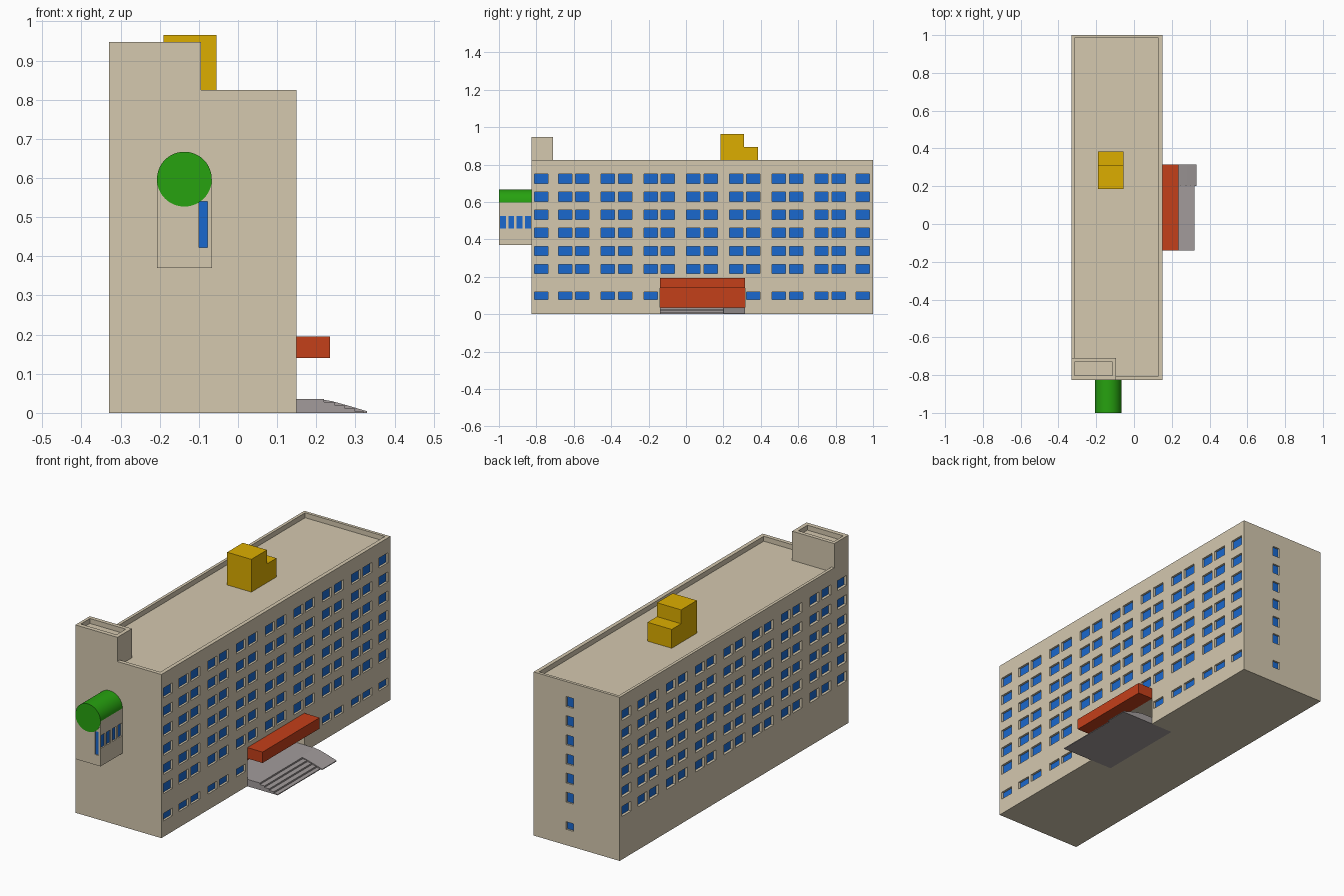
import bpy, bmesh
from mathutils import Matrix

if "Cube" in bpy.data.objects:
    bpy.data.objects.remove(bpy.data.objects["Cube"])

def material(name, rgb):
    m = bpy.data.materials.new(name)
    m.diffuse_color = (*rgb, 1)
    m.use_nodes = True
    m.node_tree.nodes["Principled BSDF"].inputs["Base Color"].default_value = m.diffuse_color
    return m

BEIGE = material("beige", (0.66, 0.58, 0.43))
BLUE = material("blue", (0.01, 0.14, 0.62))
YELLOW = material("yellow", (0.72, 0.42, 0.0))
GREEN = material("green", (0.02, 0.36, 0.005))
RED = material("red", (0.55, 0.05, 0.01))
GREY = material("grey", (0.36, 0.33, 0.33))

def finish(name, bm, mat):
    me = bpy.data.meshes.new(name)
    bmesh.ops.recalc_face_normals(bm, faces=bm.faces)
    bm.to_mesh(me)
    bm.free()
    ob = bpy.data.objects.new(name, me)
    bpy.context.collection.objects.link(ob)
    if mat:
        me.materials.append(mat)
    return ob

def boxes(name, items, mat=None):
    """One object from boxes given as (x0, x1, y0, y1, z0, z1)."""
    bm = bmesh.new()
    for x0, x1, y0, y1, z0, z1 in items:
        m = (Matrix.Translation(((x0 + x1) / 2, (y0 + y1) / 2, (z0 + z1) / 2))
             @ Matrix.Diagonal((x1 - x0, y1 - y0, z1 - z0, 1)))
        bmesh.ops.create_cube(bm, size=1, matrix=m)
    return finish(name, bm, mat)

def extrude_profile(name, pts, y0, y1, mat):
    """Extrude an x-z profile along y."""
    bm = bmesh.new()
    f = bm.faces.new([bm.verts.new((x, y0, z)) for x, z in pts])
    r = bmesh.ops.extrude_face_region(bm, geom=[f])
    for v in r["geom"]:
        if isinstance(v, bmesh.types.BMVert):
            v.co.y = y1
    return finish(name, bm, mat)

def carve(ob, name, items):
    c = boxes(name, items)
    c.hide_render = True
    c.display_type = 'WIRE'
    mod = ob.modifiers.new(name, 'BOOLEAN')
    mod.object, mod.operation, mod.solver = c, 'DIFFERENCE', 'EXACT'

def opening(axis, wall, out, depth, u, w, z, h):
    """Cutter box and pane box of a recessed window in a wall facing +/- axis."""
    def span(a, b):
        d = (min(a, b), max(a, b))
        s = (u - w / 2, u + w / 2)
        return (*(d + s if axis == 'x' else s + d), z - h / 2, z + h / 2)
    back = wall - out * depth
    return span(back, wall + out * 0.02), span(back - out * 0.001, back + out * 0.001)

# Window layout: six tall rows, one low ground row, paired columns
rows = [(0.242 + 0.0965 * i, 0.05) for i in range(6)]
ground = (0.099, 0.038)
cols = [-0.773, 0.944]
for k in range(7):
    c = -0.6 + 0.2285 * k
    cols += [c - 0.0465, c + 0.0465]

right, left, back = [], [], []
for y in cols:
    for z, h in rows:
        right.append(opening('x', 0.15, 1, 0.012, y, 0.072, z, h))
        left.append(opening('x', -0.33, -1, 0.015, y, 0.072, z, h))
    if not -0.14 < y < 0.315:
        right.append(opening('x', 0.15, 1, 0.012, y, 0.072, *ground))
for z, h in rows + [ground]:
    back.append(opening('y', 1.0, 1, 0.01, -0.052, 0.04, z, h))
wins = right + left + back

# Main block with roof well, window recesses and entrance recess
block = boxes("main_block", [(-0.33, 0.15, -0.825, 1, 0, 0.825)], BEIGE)
carve(block, "window_cutter", [w[0] for w in wins])
carve(block, "roof_cutter", [(-0.315, 0.13, -0.805, 0.985, 0.8, 0.9)])
carve(block, "entrance_cutter", [(0.03, 0.2, -0.14, 0.315, -0.02, 0.14)])
boxes("window_panes", [w[1] for w in wins], BLUE)

# Corner tower with its own parapet
tower = boxes("corner_tower", [(-0.33, -0.095, -0.825, -0.71, 0.8, 0.947)], BEIGE)
carve(tower, "tower_cutter", [(-0.315, -0.115, -0.803, -0.73, 0.922, 1)])

# Stepped roof housing
boxes("roof_housing", [(-0.19, -0.055, 0.185, 0.31, 0.8, 0.965),
                       (-0.19, -0.055, 0.31, 0.385, 0.8, 0.895)], YELLOW)

# Projecting annex under the green drum
annex = boxes("annex", [(-0.207, -0.067, -0.999, -0.825, 0.37, 0.597)], BEIGE)
aw = [opening('x', -0.067, 1, 0.008, -0.979 + 0.0447 * i, 0.032, 0.492, 0.065)
      for i in range(4)]
aw.append(opening('y', -0.999, -1, 0.006, -0.089, 0.021, 0.481, 0.118))
carve(annex, "annex_cutter", [w[0] for w in aw])
boxes("annex_panes", [w[1] for w in aw], BLUE)

bpy.ops.mesh.primitive_cylinder_add(vertices=64, radius=0.07, depth=0.175,
                                    location=(-0.137, -0.9125, 0.597),
                                    rotation=(1.5707963, 0, 0))
drum = bpy.context.object
drum.name = "green_drum"
drum.data.materials.append(GREEN)
bpy.ops.object.shade_smooth_by_angle()

# Entrance canopy and back wall
boxes("entrance_canopy", [(0.15, 0.235, -0.14, 0.315, 0.14, 0.195)], RED)
boxes("entrance_wall", [(0.028, 0.032, -0.14, 0.315, 0.03, 0.14)], RED)

# Entrance steps
pts = [(0.03, 0), (0.03, 0.035)]
for i, x in enumerate((0.22, 0.246, 0.272, 0.298, 0.32)):
    z = 0.035 - 0.0077 * i
    pts += [(x, z), (x, z - 0.0077 if i < 4 else 0)]
if pts[1][1] != pts[2][1]:
    pts[2] = (pts[2][0], pts[1][1])
extrude_profile("entrance_steps", pts, -0.14, 0.2, GREY)

# Entrance ramp beside the steps
extrude_profile("entrance_ramp", [(0.03, 0), (0.03, 0.035), (0.21, 0.035), (0.24, 0.03),
                                  (0.28, 0.019), (0.33, 0.004), (0.33, 0)], 0.2, 0.315, GREY)
